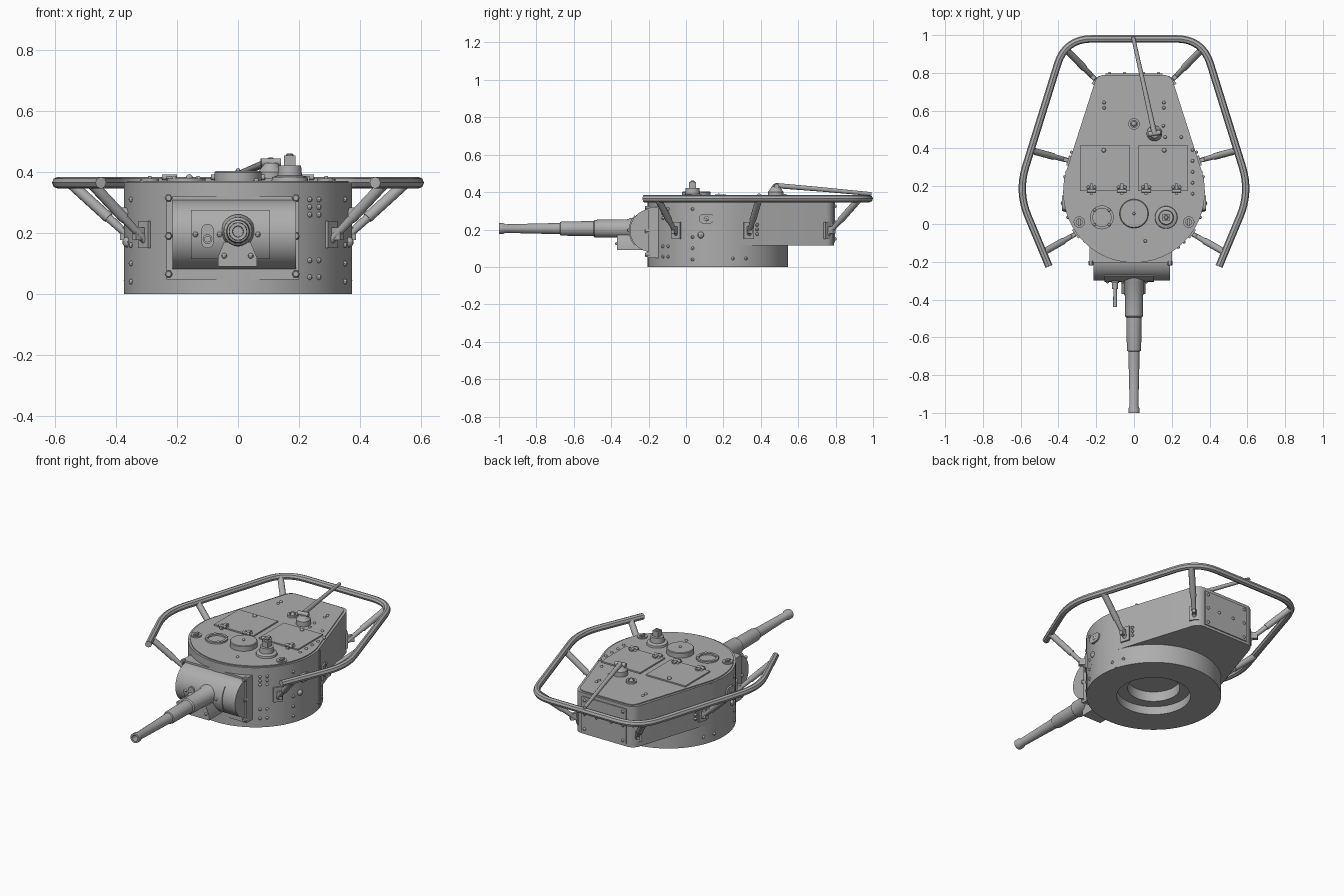
import bpy, bmesh, math
from math import sin, cos, radians, pi
from mathutils import Vector, Matrix

cube = bpy.data.objects.get("Cube")
if cube:
    bpy.data.objects.remove(cube)

grey = bpy.data.materials.new("armour_grey")
grey.use_nodes = True
GREY = (0.42, 0.42, 0.42, 1)
grey.diffuse_color = GREY
grey.node_tree.nodes["Principled BSDF"].inputs["Base Color"].default_value = GREY
made = []

R, CY, TOP, BELLY = 0.375, 0.17, 0.365, 0.115
UP, FRONT = Vector((0, 0, 1)), Vector((0, -1, 0))
# bases map a drawn (u, v, depth) onto world axes
ON_TOP = Matrix.Identity(4)
ON_FRONT = Matrix(((1, 0, 0, 0), (0, 0, -1, 0), (0, 1, 0, 0), (0, 0, 0, 1)))
ON_SIDE = Matrix(((0, 0, 1, 0), (1, 0, 0, 0), (0, 1, 0, 0), (0, 0, 0, 1)))


def finish(bm, name):
    bmesh.ops.recalc_face_normals(bm, faces=bm.faces)
    mesh = bpy.data.meshes.new(name)
    bm.to_mesh(mesh)
    bm.free()
    mesh.materials.append(grey)
    obj = bpy.data.objects.new(name, mesh)
    bpy.context.collection.objects.link(obj)
    made.append(obj)
    return obj


def lathe(name, profile, at, axis=UP, steps=32):
    """Spin (radius, height) points about an axis."""
    bm = bmesh.new()
    vs = [bm.verts.new((r, 0, h)) for r, h in profile]
    es = [bm.edges.new(p) for p in zip(vs, vs[1:])]
    bmesh.ops.spin(bm, geom=vs + es, cent=(0, 0, 0), axis=UP, angle=2 * pi, steps=steps)
    bmesh.ops.remove_doubles(bm, verts=bm.verts, dist=1e-5)
    turn = axis.to_track_quat('Z', 'Y').to_matrix().to_4x4()
    bm.transform(Matrix.Translation(at) @ turn)
    return finish(bm, name)


def disc(name, at, r, h, axis=UP, bevel=0.004, steps=24):
    return lathe(name, [(0, 0), (r, 0), (r, h - bevel), (r - bevel, h), (0, h)], at, axis, steps)


def prism(name, pts, near, far, basis=ON_TOP):
    bm = bmesh.new()
    face = bm.faces.new([bm.verts.new((u, v, near)) for u, v in pts])
    ext = bmesh.ops.extrude_face_region(bm, geom=[face])
    moved = [g for g in ext["geom"] if isinstance(g, bmesh.types.BMVert)]
    bmesh.ops.translate(bm, verts=moved, vec=(0, 0, far - near))
    bm.transform(basis)
    return finish(bm, name)


def rect(u0, u1, v0, v1):
    return [(u0, v0), (u1, v0), (u1, v1), (u0, v1)]


def box(name, at, size, angle=0):
    bm = bmesh.new()
    bmesh.ops.create_cube(bm, matrix=Matrix.Translation(at) @ Matrix.Rotation(angle, 4, 'Z')
                          @ Matrix.Diagonal((*size, 1)))
    return finish(bm, name)


def rod(name, a, b, r0, r1=None, steps=12):
    a, b = Vector(a), Vector(b)
    d = b - a
    return lathe(name, [(0, 0), (r0, 0), (r1 or r0, d.length), (0, d.length)], a, d, steps)


def rivets(name, points, r=0.009):
    bm = bmesh.new()
    for p in points:
        bmesh.ops.create_uvsphere(bm, u_segments=8, v_segments=6, radius=r,
                                  matrix=Matrix.Translation(p))
    return finish(bm, name)


def drum_y(x):
    return CY - math.sqrt(R * R - x * x)


def arc(cu, cv, r, a0, a1, n):
    return [(cu + r * cos(radians(a0 + (a1 - a0) * i / n)),
             cv + r * sin(radians(a0 + (a1 - a0) * i / n))) for i in range(n + 1)]


def capsule(u, v, r, half):
    return arc(u, v + half, r, 0, 180, 10) + arc(u, v - half, r, 180, 360, 10)


# Turret shell: stepped ring base, round front and tapering bustle
lathe("turret_ring", [(0, 0.11), (0.145, 0.11), (0.145, 0.05), (0.205, 0.05), (0.205, 0),
                      (R, 0), (R, BELLY), (0, BELLY)], (0, CY, 0), steps=72)


def shell_outline(inset=0):
    half = arc(0, CY, R - inset, -90, 17.5, 24)[1:]
    half += arc(0.155 - inset, 0.735 - inset, 0.055, 17.5, 90, 6)
    return [(0, CY - R + inset)] + half + [(-x, y) for x, y in reversed(half)]


prism("turret_shell", shell_outline(), BELLY, TOP)
prism("roof_plate", shell_outline(0.012), TOP, TOP + 0.006)
ROOF = TOP + 0.006
for s in (1, -1):
    box("side_seam", (s * 0.359, 0.275, 0.18), (0.008, 0.012, 0.355), s * radians(16))

# Front frame, rotating mantlet and cover plate
MY, MZ, MR = -0.185, 0.195, 0.115
prism("mantlet_frame", rect(-0.235, 0.2, 0.048, 0.32), 0.12, 0.203, ON_FRONT)
prism("mantlet", arc(MY, MZ, MR, 0, 360, 40)[:-1], -0.215, 0.19, ON_SIDE)
prism("mantlet_cover", arc(MY, MZ, MR + 0.006, 138, 222, 14) + arc(MY, MZ, MR - 0.01, 222, 138, 14),
      -0.155, 0.105, ON_SIDE)
for x in (-0.228, 0.19):
    for z in (0.065, 0.19, 0.315):
        disc("frame_bolt", (x, -0.195, z), 0.013, 0.025, FRONT, steps=6)
rivets("cover_rivets", [(x, MY - 0.095, z) for x in (-0.13, 0.08) for z in (0.135, 0.255)]
       + [(x, MY - MR - 0.006, MZ) for x in (-0.06, 0.065, -0.14)])

# Coaxial gun in its slot
prism("coaxial_slot", capsule(-0.1, 0.19, 0.02, 0.02), 0.27, 0.312, ON_FRONT)
rod("coaxial_sleeve", (-0.1, -0.28, 0.18), (-0.1, -0.345, 0.18), 0.016)
rod("coaxial_barrel", (-0.1, -0.34, 0.18), (-0.1, -0.44, 0.18), 0.009, 0.011)

# Main gun with stepped sleeves and hollow muzzle
lathe("main_gun", [(0, 0.2), (0.056, 0.2), (0.056, 0.3), (0.05, 0.31), (0.047, 0.488), (0.04, 0.495),
                   (0.038, 0.66), (0.036, 0.672), (0.03, 0.675), (0.023, 0.965), (0.029, 0.978),
                   (0.029, 1.0), (0.018, 1.0), (0.016, 0.9), (0, 0.9)], (0, 0, 0.205), FRONT, 32)
prism("gun_cradle", [(-0.066, 0.09), (0.062, 0.09), (0.062, 0.12), (0.042, 0.17),
                     (-0.046, 0.17), (-0.066, 0.12)], 0.23, 0.37, ON_FRONT)
rivets("cradle_rivets", [(x, -0.37, 0.125) for x in (-0.045, 0.042)])

# Guard rail with rounded corners
half = [Vector(p) for p in ((0.45, -0.225), (0.615, 0.17), (0.363, 0.98))]
corners = half + [Vector((-p.x, p.y)) for p in reversed(half)]
path = [corners[0]]
for before, c, after in zip(corners, corners[1:], corners[2:]):
    p, q = c + (before - c).normalized() * 0.14, c + (after - c).normalized() * 0.14
    path += [p.lerp(c, t / 8).lerp(c.lerp(q, t / 8), t / 8) for t in range(9)]
path.append(corners[-1])
curve = bpy.data.curves.new("guard_rail", 'CURVE')
curve.dimensions = '3D'
curve.bevel_depth, curve.bevel_resolution, curve.use_fill_caps = 0.0195, 2, True
line = curve.splines.new('POLY')
line.points.add(len(path) - 1)
for point, p in zip(line.points, path):
    point.co = (p.x, p.y, TOP, 1)
curve.materials.append(grey)
rail = bpy.data.objects.new("guard_rail", curve)
bpy.context.collection.objects.link(rail)
bpy.context.view_layer.objects.active = rail
rail.select_set(True)
bpy.ops.object.convert(target='MESH')
made.append(bpy.context.object)

# Rail struts on mounting plates
for s in (1, -1):
    for foot, head, turn in (((0.305, -0.05), (0.48, -0.15), -36),
                             ((0.343, 0.335), (0.548, 0.39), 17),
                             ((0.2, 0.76), (0.36, 0.925), 45)):
        a, b = Vector((s * foot[0], foot[1], 0.175)), Vector((s * head[0], head[1], 0.362))
        box("strut_mount", (a.x, a.y, 0.195), (0.016, 0.055, 0.09), s * radians(turn))
        rod("strut_foot", a, a.lerp(b, 0.5), 0.012, 0.015)
        rod("strut_tube", a.lerp(b, 0.4), b, 0.018)
        box("strut_lug", a.lerp(b, 0.12), (0.035, 0.02, 0.04), s * radians(turn))

# Roof hatches with hinges
for s in (1, -1):
    lo, hi = sorted((s * 0.02, s * 0.285))
    prism("roof_hatch", rect(lo, hi, 0.175, 0.415), ROOF, ROOF + 0.008)
    rivets("hatch_knob", [(s * 0.16, 0.39, ROOF + 0.01)], 0.012)
    for x in (0.065, 0.225):
        box("hinge_strap", (s * x, 0.185, ROOF + 0.008), (0.018, 0.06, 0.016))
        rod("hinge_pin", (s * x - 0.024, 0.175, ROOF + 0.012), (s * x + 0.024, 0.175, ROOF + 0.012), 0.009)
        rivets("hinge_rivets", [(s * x + d, 0.195, ROOF + 0.008) for d in (-0.017, 0.017)])
    # Lifting eyes
    lathe("lifting_eye", [(0.016, 0), (0.03, 0), (0.03, 0.008), (0.016, 0.008), (0.016, 0)],
          (s * 0.29, 0.01, ROOF), steps=16)
    box("lifting_eye_bar", (s * 0.29, 0.01, ROOF + 0.008), (0.012, 0.04, 0.016))

# Round roof fittings: vent, ring, periscope, rear cap
disc("roof_vent", (0, 0.055, ROOF), 0.077, 0.032)
rivets("vent_knob", [(0, 0.055, ROOF + 0.034)], 0.008)
lathe("sight_ring", [(0.048, 0), (0.063, 0), (0.063, 0.01), (0.048, 0.01), (0.048, 0)], (-0.17, 0.035, ROOF))
rivets("sight_ring_bolts", [(-0.17 + u, 0.035 + v, ROOF + 0.008) for u, v in arc(0, 0, 0.055, 45, 315, 3)])
lathe("periscope_base", [(0, 0), (0.06, 0), (0.058, 0.012), (0.04, 0.018), (0.037, 0.05), (0, 0.05)],
      (0.17, 0.035, ROOF))
box("periscope_head", (0.17, 0.035, 0.435), (0.038, 0.038, 0.04))
disc("periscope_cap", (0.17, 0.035, 0.45), 0.012, 0.011)
lathe("rear_cap", [(0.019, 0), (0.03, 0), (0.03, 0.012), (0.019, 0.012), (0.019, 0)], (0, 0.53, ROOF))
rivets("rear_cap_knob", [(0, 0.53, ROOF + 0.004)], 0.015)

# Antenna folded back over the rail
lathe("antenna_base", [(0, 0), (0.041, 0), (0.041, 0.03), (0.03, 0.045), (0.024, 0.058), (0, 0.058)],
      (0.108, 0.48, ROOF))
rod("antenna_pivot", (0.075, 0.475, 0.432), (0.14, 0.485, 0.432), 0.013)
rod("antenna_lower", (0.108, 0.48, 0.435), (0.055, 0.72, 0.415), 0.014, 0.012)
rod("antenna_upper", (0.055, 0.72, 0.415), (-0.005, 0.99, 0.39), 0.012, 0.01)

# Roof rivets
rivets("roof_rivets", [(s * 0.158, y, ROOF) for s in (1, -1) for y in (0.615, 0.643)]
       + [(0.31, 0.16 + i * 0.058, ROOF) for i in range(5)]
       + [(0.06, -0.09, ROOF), (0.155, 0.52, ROOF), (0.165, 0.46, ROOF), (0.25, 0.46, ROOF)])

# Wall rivets and pistol ports
rivets("front_rivets", [(x, drum_y(x), z) for x in (0.235, 0.265)
                        for z in (0.055, 0.11, 0.26, 0.285, 0.31)])
for s in (1, -1):
    rivets("side_rivets", [(s * 0.35, drum_y(0.35), z) for z in (0.04, 0.1, 0.16, 0.31)]
           + [(s * math.sqrt(R * R - (y - CY) ** 2), y, 0.045) for y in (0.25, 0.32)]
           + [(s * (0.348 - d * 0.3), 0.32 + d, z) for d in (0.03, 0.06) for z in (0.175, 0.2, 0.225)])
    prism("pistol_port", arc(0.125, 0.258, 0.026, -90, 90, 10) + arc(0.095, 0.258, 0.026, 90, 270, 10),
          s * 0.36, s * 0.382, ON_SIDE)
    rivets("port_plug", [(s * 0.37, 0.11, 0.258), (s * 0.362, 0.08, 0.17)], 0.018)

# Bolted rear plate
prism("rear_plate", rect(-0.15, 0.15, 0.13, 0.345), -0.785, -0.796, ON_FRONT)
rivets("rear_bolts", [(x, 0.797, z) for x in (-0.13, 0.13) for z in (0.15, 0.24, 0.325)]
       + [(x, 0.797, 0.24) for x in (-0.05, 0.05)])

# Smooth round surfaces, keep edges crisp
bpy.ops.object.select_all(action='DESELECT')
for obj in made:
    obj.select_set(True)
bpy.context.view_layer.objects.active = made[0]
bpy.ops.object.shade_smooth_by_angle(angle=radians(35))
